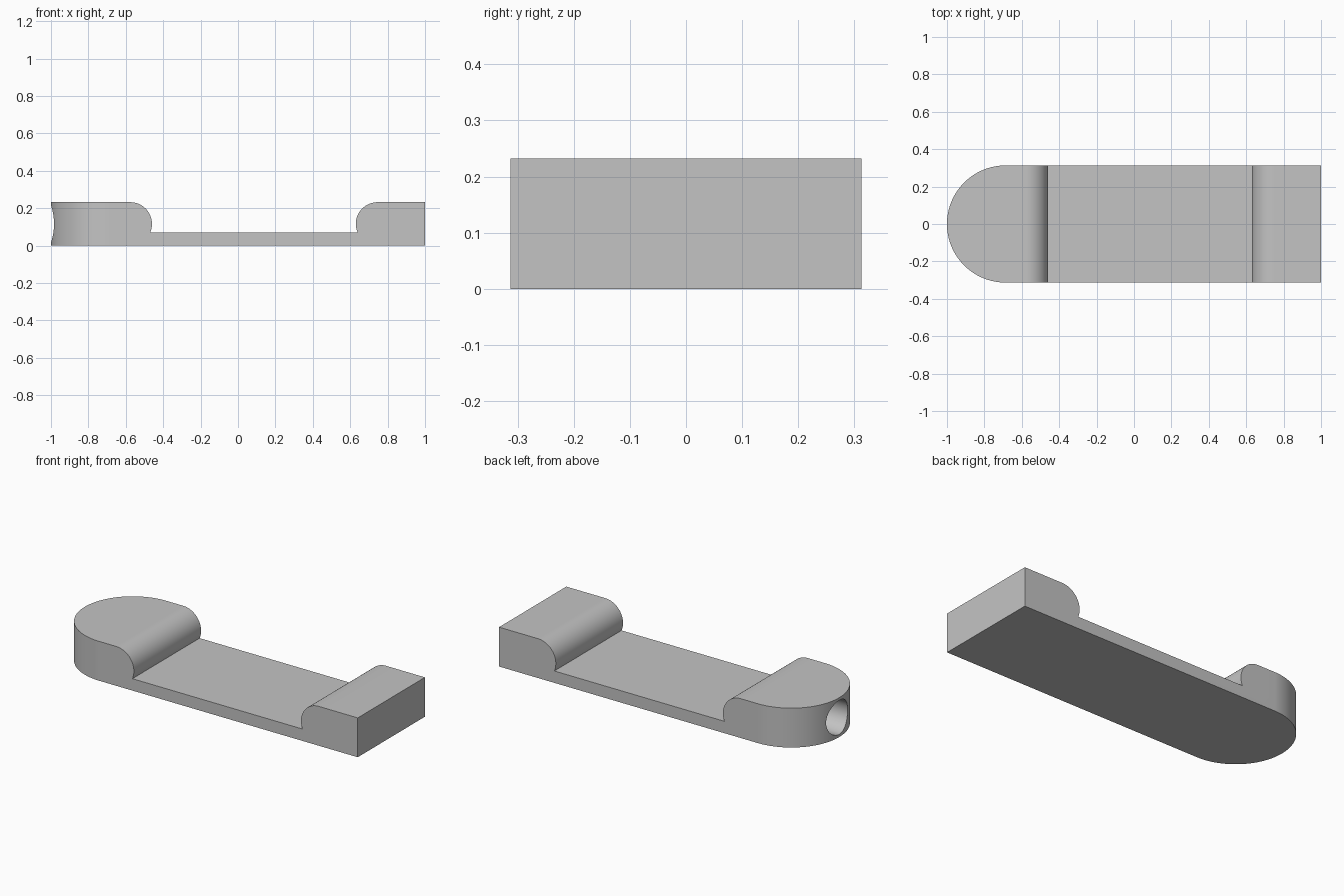
import bpy, bmesh
from math import cos, sin, pi, asin
from mathutils import Matrix

if "Cube" in bpy.data.objects:
    bpy.data.objects.remove(bpy.data.objects["Cube"])

HALF_WIDTH, HEIGHT, FLOOR = 0.313, 0.232, 0.07
LIP = HEIGHT / 2                     # radius of the rounded shoulders
ROUND_X = HALF_WIDTH - 1             # centre of the rounded end

grey = bpy.data.materials.new("plain_grey")
grey.use_nodes = True
colour = (0.55, 0.55, 0.55, 1)
grey.diffuse_color = colour
grey.node_tree.nodes["Principled BSDF"].inputs["Base Color"].default_value = colour


def arc(cx, cy, r, start, end, steps):
    angles = [start + (end - start) * i / steps for i in range(steps + 1)]
    return [(cx + r * cos(a), cy + r * sin(a)) for a in angles]


def prism(name, outline, to_3d, direction):
    """Extrude a flat outline into a closed solid."""
    bm = bmesh.new()
    face = bm.faces.new([bm.verts.new(to_3d(u, v)) for u, v in outline])
    result = bmesh.ops.extrude_face_region(bm, geom=[face])
    verts = [g for g in result["geom"] if isinstance(g, bmesh.types.BMVert)]
    bmesh.ops.translate(bm, verts=verts, vec=direction)
    bmesh.ops.recalc_face_normals(bm, faces=bm.faces)
    return finish(name, bm)


def finish(name, bm):
    mesh = bpy.data.meshes.new(name)
    bm.to_mesh(mesh)
    bm.free()
    mesh.materials.append(grey)
    obj = bpy.data.objects.new(name, mesh)
    bpy.context.collection.objects.link(obj)
    return obj


def cut(target, cutter, operation):
    mod = target.modifiers.new(cutter.name, "BOOLEAN")
    mod.operation, mod.solver, mod.object = operation, "EXACT", cutter
    bpy.context.view_layer.objects.active = target
    bpy.ops.object.modifier_apply(modifier=mod.name)
    bpy.data.objects.remove(cutter)


# Side profile: thin floor between two blocks with rounded shoulders
dip = asin((FLOOR - LIP) / LIP)
profile = [(-1.1, 0), (1, 0), (1, HEIGHT)]
profile += arc(0.63 + LIP, LIP, LIP, pi / 2, pi - dip, 32)
profile += arc(-0.46 - LIP, LIP, LIP, dip, pi / 2, 32)
profile += [(-1.1, HEIGHT)]
body = prism("stepped_body", profile,
             lambda u, v: (u, -HALF_WIDTH, v), (0, 2 * HALF_WIDTH, 0))

# Plan outline trims one end to a half circle
plan = [(1.1, -0.5), (1.1, 0.5), (ROUND_X, 0.5)]
plan += arc(ROUND_X, 0, HALF_WIDTH, pi / 2, 3 * pi / 2, 96)
plan += [(ROUND_X, -0.5)]
cut(body, prism("round_end_trim", plan,
                lambda u, v: (u, v, -0.1), (0, 0, 0.5)), "INTERSECT")

# Blind bore running lengthwise into the rounded end
bm = bmesh.new()
bmesh.ops.create_cone(bm, cap_ends=True, segments=64, radius1=0.1, radius2=0.1,
                      depth=0.5, matrix=Matrix.Translation((-0.93, 0, LIP))
                      @ Matrix.Rotation(pi / 2, 4, "Y"))
cut(body, finish("bore", bm), "DIFFERENCE")

# Smooth curves, crisp edges
bpy.ops.object.select_all(action="DESELECT")
body.select_set(True)
bpy.context.view_layer.objects.active = body
bpy.ops.object.shade_smooth_by_angle(angle=pi / 6)
